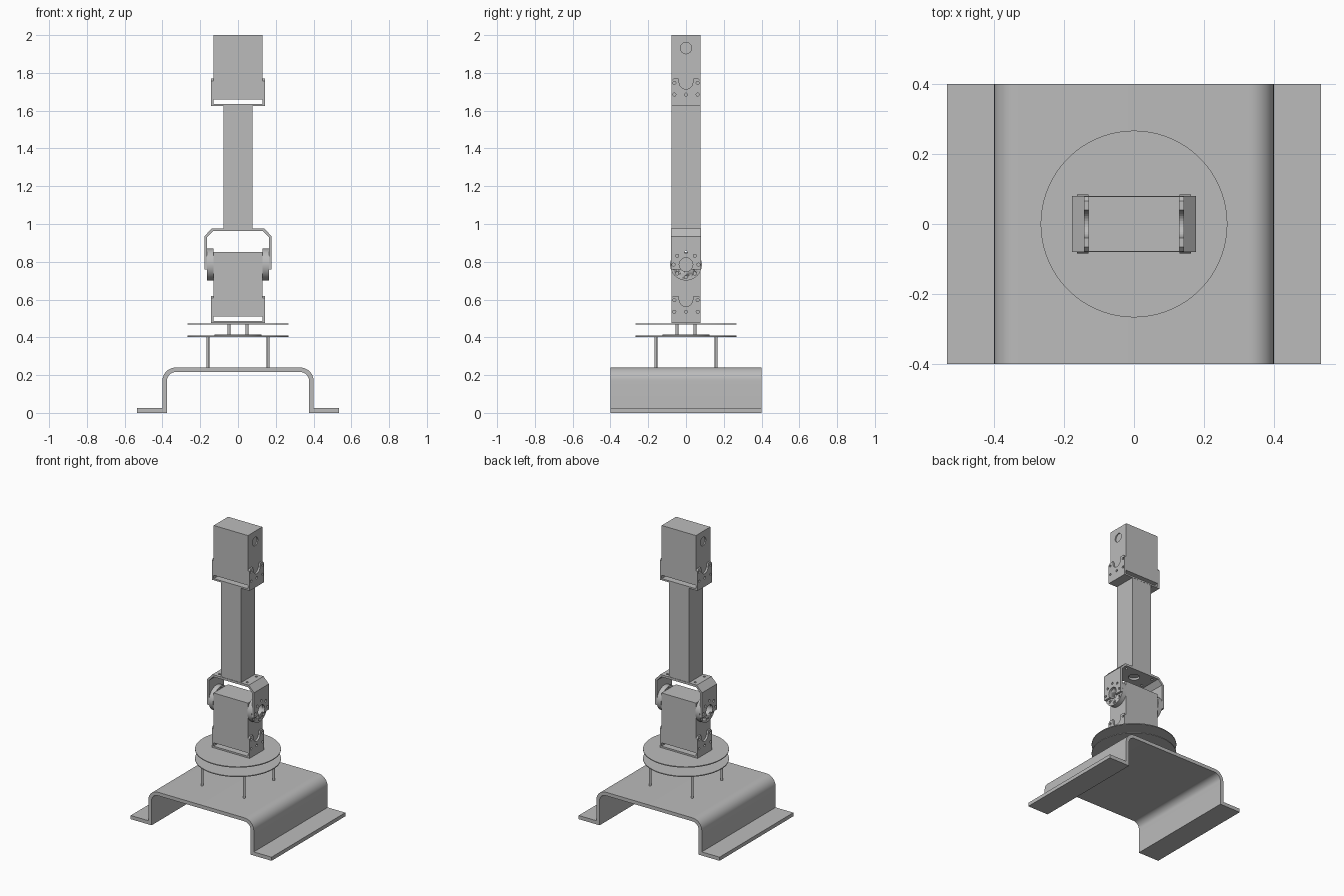
import bpy, bmesh
from math import pi, sin, cos, radians
from mathutils import Matrix, Vector

if "Cube" in bpy.data.objects:
    bpy.data.objects.remove(bpy.data.objects["Cube"])

grey = bpy.data.materials.new("metal grey")
grey.use_nodes = True
grey.diffuse_color = (0.5, 0.5, 0.5, 1)
grey.node_tree.nodes["Principled BSDF"].inputs["Base Color"].default_value = (0.5, 0.5, 0.5, 1)

TURN = {"X": Matrix.Rotation(pi / 2, 4, "Y"),
        "Y": Matrix.Rotation(pi / 2, 4, "X"),
        "Z": Matrix.Identity(4)}


def finish(name, bm, smooth=False):
    bmesh.ops.recalc_face_normals(bm, faces=bm.faces)
    mesh = bpy.data.meshes.new(name)
    bm.to_mesh(mesh)
    bm.free()
    mesh.materials.append(grey)
    obj = bpy.data.objects.new(name, mesh)
    bpy.context.collection.objects.link(obj)
    if smooth:
        activate(obj)
        bpy.ops.object.shade_smooth_by_angle(angle=radians(30))
    return obj


def activate(obj):
    bpy.ops.object.select_all(action="DESELECT")
    obj.select_set(True)
    bpy.context.view_layer.objects.active = obj


def box(name, lo, hi):
    lo, hi = Vector(lo), Vector(hi)
    bm = bmesh.new()
    bmesh.ops.create_cube(bm, size=1, matrix=Matrix.Translation((lo + hi) / 2)
                          @ Matrix.Diagonal((*(hi - lo), 1)))
    return finish(name, bm)


def cylinders(name, axis, items, sides=24):
    """Each item is (centre, radius, length)."""
    bm = bmesh.new()
    for centre, r, length in items:
        bmesh.ops.create_cone(bm, cap_ends=True, segments=sides, radius1=r, radius2=r,
                              depth=length, matrix=Matrix.Translation(centre) @ TURN[axis])
    return finish(name, bm, True)


def prism(name, profile, axis, start, end, smooth=False):
    """Extrude a (y, z) profile along X or an (x, z) profile along Y."""
    place = (lambda a, b, d: (d, a, b)) if axis == "X" else (lambda a, b, d: (a, d, b))
    bm = bmesh.new()
    face = bm.faces.new([bm.verts.new(place(a, b, start)) for a, b in profile])
    moved = bmesh.ops.extrude_face_region(bm, geom=[face])["geom"]
    bmesh.ops.translate(bm, verts=[v for v in moved if isinstance(v, bmesh.types.BMVert)],
                        vec=place(0, 0, end - start))
    return finish(name, bm, smooth)


def arc(cx, cz, r, a0, a1, n=10):
    return [(cx + r * cos(radians(a0 + (a1 - a0) * i / n)),
             cz + r * sin(radians(a0 + (a1 - a0) * i / n))) for i in range(n + 1)]


def cut(obj, axis, items):
    tool = cylinders("cutter", axis, items)
    tool.hide_render = True
    mod = obj.modifiers.new("holes", "BOOLEAN")
    mod.operation, mod.solver, mod.object = "DIFFERENCE", "EXACT", tool
    activate(obj)
    bpy.ops.object.modifier_apply(modifier=mod.name)
    bpy.data.objects.remove(tool)


def corners(d):
    return [(x, y) for x in (-d, d) for y in (-d, d)]


# Bent sheet base with two flanges
half = ([(0.535, 0), (0.535, 0.025), (0.4, 0.025)] + arc(0.33, 0.17, 0.07, 0, 90))
inner = arc(0.33, 0.17, 0.046, 90, 0) + [(0.376, 0)]
outline = half + [(-x, z) for x, z in reversed(half)]
outline += [(-x, z) for x, z in reversed(inner)] + list(reversed(inner))[::-1]
prism("base_stand", outline, "Y", -0.4, 0.4, True)

# Turntable discs and their posts
cylinders("lower_posts", "Z", [((x, y, 0.322), 0.008, 0.17) for x, y in corners(0.16)])
cylinders("lower_disc", "Z", [((0, 0, 0.406), 0.267, 0.006)], 96)
cylinders("bearing_disc", "Z", [((0, 0, 0.412), 0.125, 0.006)], 64)
cylinders("upper_posts", "Z", [((x, y, 0.44), 0.008, 0.06) for x, y in corners(0.048)])
cylinders("upper_disc", "Z", [((0, 0, 0.471), 0.267, 0.006)], 96)


# Servo body in a U-shaped mount with notched ears
def servo(prefix, z, shaft):
    body = box(prefix + "_servo", (-0.13, -0.078, z + 0.034), (0.13, 0.078, z + 0.376))
    if shaft:
        cut(body, "X", [((s * 0.13, 0, z + 0.306), 0.03, 0.016) for s in (-1, 1)])
    box(prefix + "_mount_plate", (-0.143, -0.078, z), (0.143, 0.078, z + 0.011))
    ear = [(-0.078, z), (0.078, z), (0.078, z + 0.133), (0.066, z + 0.145), (0.04, z + 0.145)]
    ear += arc(0, z + 0.125, 0.036, 0, -180, 14)
    ear += [(-0.04, z + 0.145), (-0.066, z + 0.145), (-0.078, z + 0.133)]
    for side, s in (("left", 1), ("right", -1)):
        plate = prism(f"{prefix}_{side}_ear", ear, "X", s * 0.13, s * 0.143)
        spots = [(-0.062, 0.06), (0, 0.06), (0.062, 0.06), (-0.062, 0.122), (0.062, 0.122)]
        cut(plate, "X", [((s * 0.136, y, z + h), 0.008, 0.06) for y, h in spots])


servo("shoulder", 0.475, False)
servo("wrist", 1.625, True)

# Round horns on the shoulder axle, with a bore and a ring of holes
AXLE = 0.785
ring = [(0.066 * cos(i * pi / 4), AXLE + 0.066 * sin(i * pi / 4)) for i in range(8)]


def axle_holes(s):
    return ([((s * 0.16, 0, AXLE), 0.036, 0.1)]
            + [((s * 0.16, y, z), 0.008, 0.1) for y, z in ring])


for side, s in (("left", 1), ("right", -1)):
    horn = cylinders(side + "_horn", "X", [((s * 0.1465, 0, AXLE), 0.084, 0.033)], 48)
    cut(horn, "X", axle_holes(s))

# Chamfered yoke joining the axle to the arm
outer = [(0.178, 0.76), (0.178, 0.935), (0.138, 0.977)]
inside = [(0.132, 0.962), (0.163, 0.93), (0.163, 0.76)]
yoke = prism("yoke", outer + [(-x, z) for x, z in reversed(outer)]
             + [(-x, z) for x, z in reversed(inside)] + inside, "Y", -0.08, 0.08)
cut(yoke, "X", axle_holes(1))
cut(yoke, "X", axle_holes(-1))
cut(yoke, "Z", [((0, 0, 0.97), 0.036, 0.06)]
    + [((s * 0.105, y, 0.97), 0.008, 0.06) for s in (-1, 1) for y in (-0.05, 0.05)])

# Square arm
box("arm", (-0.077, -0.077, 0.977), (0.077, 0.077, 1.625))
